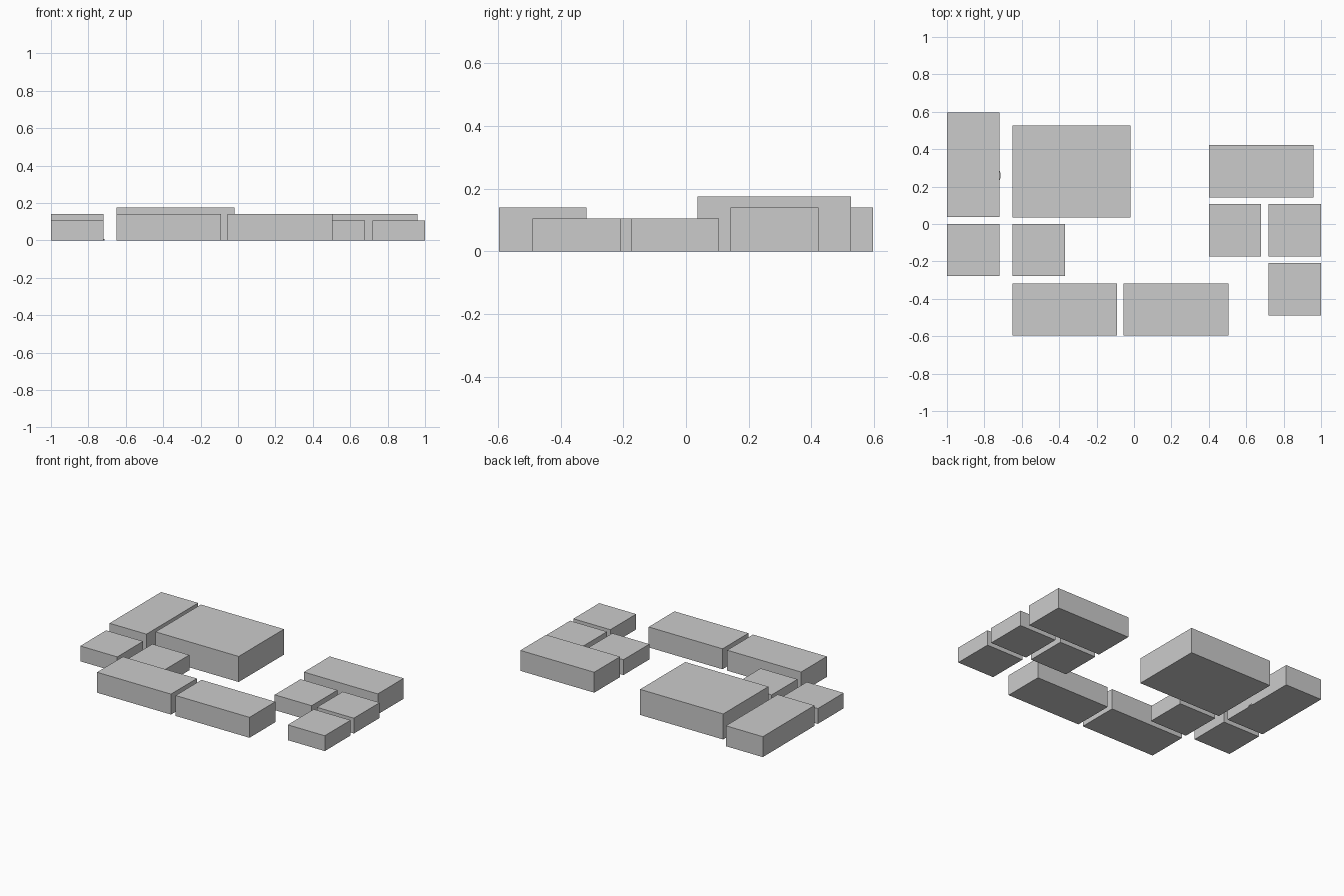
import bpy, bmesh
from mathutils import Matrix

if "Cube" in bpy.data.objects:
    bpy.data.objects.remove(bpy.data.objects["Cube"])

U = 0.035                      # grid module
S, M, L = 3 * U, 4 * U, 5 * U  # low, medium and tall heights
A, B = 8 * U, 16 * U           # short and long sides


def finish(name, bm):
    mesh = bpy.data.meshes.new(name)
    bm.to_mesh(mesh)
    bm.free()
    bpy.context.collection.objects.link(bpy.data.objects.new(name, mesh))


def block(name, x, y, w, d, h):
    """Box with its low corner at (x, y, 0)."""
    bm = bmesh.new()
    place = Matrix.Translation((x + w / 2, y + d / 2, h / 2)) @ Matrix.Diagonal((w, d, h, 1))
    bmesh.ops.create_cube(bm, size=1, matrix=place)
    finish(name, bm)


# Left group
block("left_long_block", -1.0, 0.037, A, B, M)
block("large_block", -0.65, 0.036, 18 * U, 14 * U, L)
block("left_small_block", -1.0, -0.279, A, A, S)
block("inner_small_block", -0.65, -0.279, A, A, S)

# Front row
for i, x in enumerate((-0.65, -0.055)):
    block(f"front_long_block_{i + 1}", x, -0.597, B, A, M)

# Right group
block("right_long_block", 0.40, 0.142, B, A, M)
for i, (x, y) in enumerate(((0.40, -0.174), (0.72, -0.174), (0.72, -0.489))):
    block(f"right_small_block_{i + 1}", x, y, A, A, S)

# Tiny rounded nub at the foot of the left long block
bm = bmesh.new()
bmesh.ops.create_cone(bm, cap_ends=True, segments=32, radius1=0.068, radius2=0.068,
                      depth=0.008, matrix=Matrix.Translation((-0.781, 0.26, 0.004)))
finish("foot_nub", bm)
